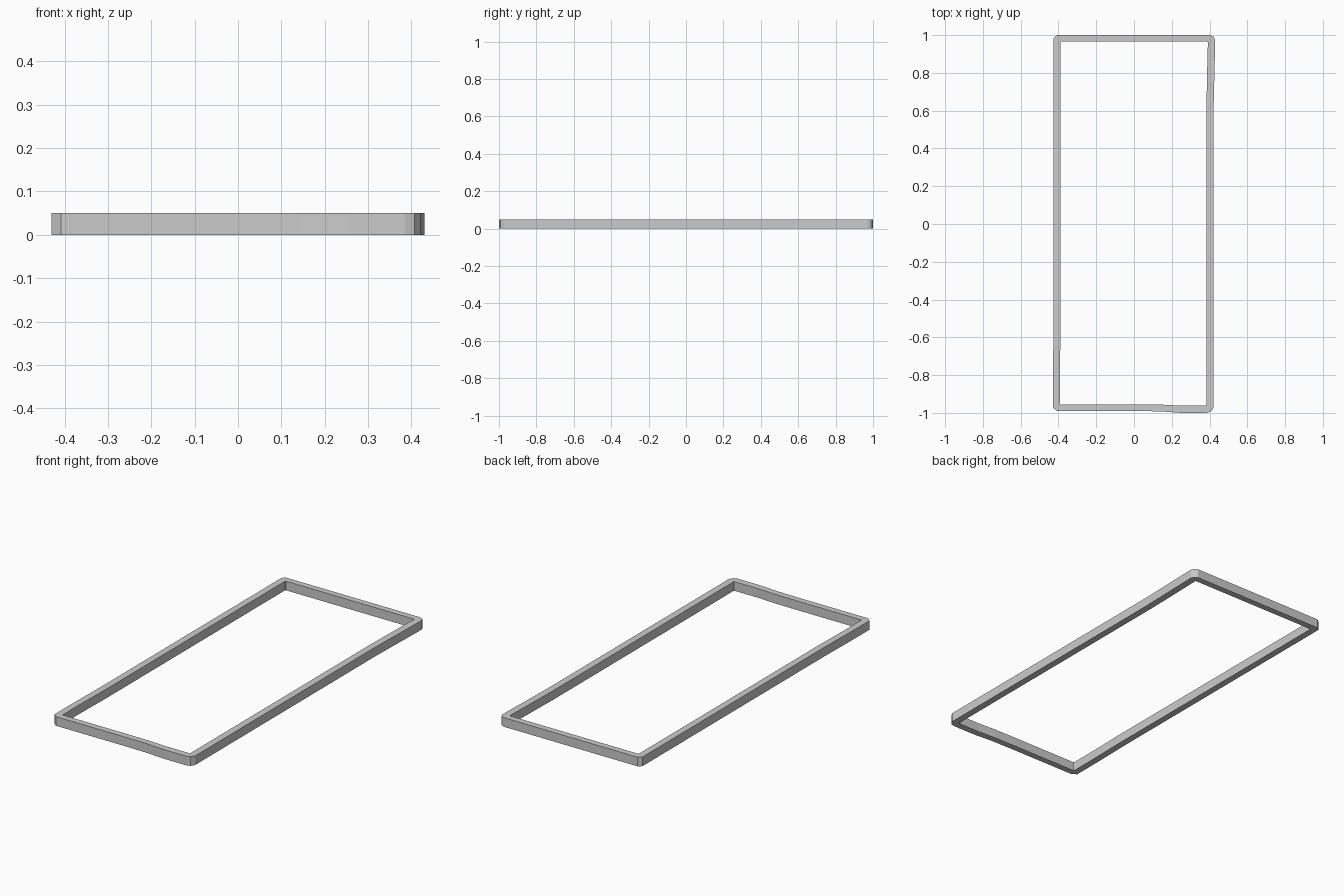
import bpy, bmesh

H = 0.05  # frame height

# Paired outer / inner outline points (ox, oy, ix, iy), counter-clockwise
sections = [
    (-0.408, -0.99, -0.39, -0.955),
    (-0.25, -0.99, -0.25, -0.955),
    (0.0, -0.99, 0.0, -0.955),
    (0.14, -0.992, 0.14, -0.956),
    (0.25, -1.0, 0.25, -0.962),
    (0.385, -1.0, 0.37, -0.962),
    (0.407, -0.993, 0.383, -0.96),
    (0.421, -0.972, 0.383, -0.95),
    (0.421, -0.58, 0.383, -0.58),
    (0.421, -0.385, 0.383, -0.385),
    (0.421, 0.205, 0.383, 0.205),
    (0.421, 0.4, 0.383, 0.4),
    (0.421, 0.6, 0.383, 0.6),
    (0.427, 0.84, 0.388, 0.84),
    (0.43, 0.975, 0.391, 0.955),
    (0.422, 0.99, 0.391, 0.963),
    (0.405, 1.0, 0.385, 0.965),
    (0.25, 1.0, 0.25, 0.965),
    (0.0, 1.0, 0.0, 0.965),
    (-0.25, 1.0, -0.25, 0.965),
    (-0.408, 1.0, -0.385, 0.965),
    (-0.426, 0.985, -0.389, 0.96),
    (-0.426, 0.8, -0.389, 0.8),
    (-0.426, 0.6, -0.389, 0.6),
    (-0.426, 0.2, -0.389, 0.2),
    (-0.426, -0.19, -0.389, -0.19),
    (-0.426, -0.58, -0.389, -0.58),
    (-0.43, -0.82, -0.393, -0.82),
    (-0.43, -0.972, -0.393, -0.95),
]

# Sweep a four-cornered section around the loop
bm = bmesh.new()
rings = []
for ox, oy, ix, iy in sections:
    rings.append([bm.verts.new(p) for p in
                  ((ox, oy, 0), (ox, oy, H), (ix, iy, H), (ix, iy, 0))])
for i, a in enumerate(rings):
    b = rings[(i + 1) % len(rings)]
    for k in range(4):
        j = (k + 1) % 4
        bm.faces.new((a[k], b[k], b[j], a[j]))
bmesh.ops.recalc_face_normals(bm, faces=bm.faces)

mesh = bpy.data.meshes.new("rectangular_frame")
bm.to_mesh(mesh)
bm.free()
frame = bpy.data.objects.new("rectangular_frame", mesh)
bpy.context.collection.objects.link(frame)
